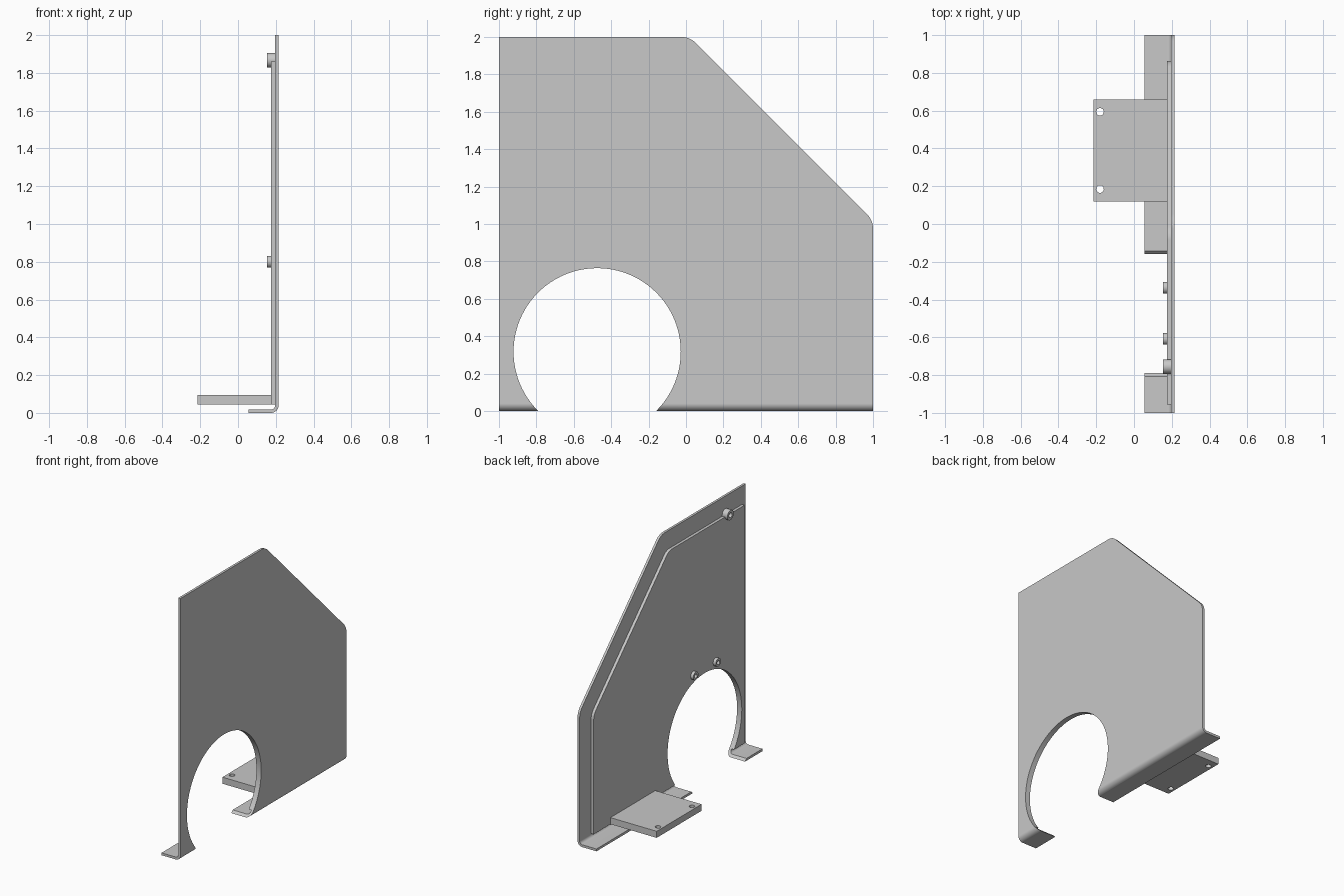
import bpy, bmesh, math
from mathutils import Vector

cube = bpy.data.objects.get("Cube")
if cube:
    bpy.data.objects.remove(cube, do_unlink=True)

GREY = (0.58, 0.58, 0.58, 1)
grey = bpy.data.materials.new("light grey metal")
grey.use_nodes = True
grey.diffuse_color = GREY
grey.node_tree.nodes["Principled BSDF"].inputs["Base Color"].default_value = GREY


def rounded(corners, steps=8):
    """Turn (a, b, radius) corners into an outline with filleted corners."""
    pts = []
    for i, (a, b, r) in enumerate(corners):
        p = Vector((a, b))
        if r == 0:
            pts.append(p)
            continue
        u = (Vector(corners[i - 1][:2]) - p).normalized()
        v = (Vector(corners[(i + 1) % len(corners)][:2]) - p).normalized()
        half = math.acos(u.dot(v)) / 2
        centre = p + (u + v).normalized() * (r / math.sin(half))
        spoke = p + u * (r / math.tan(half)) - centre
        sweep = math.copysign(math.pi - 2 * half, v.x * u.y - v.y * u.x)
        first = math.atan2(spoke.y, spoke.x)
        for k in range(steps + 1):
            t = first + sweep * k / steps
            pts.append(centre + Vector((math.cos(t), math.sin(t))) * r)
    return pts


def circle(a, b, r, n=32):
    return [Vector((a + r * math.cos(t), b + r * math.sin(t)))
            for t in (2 * math.pi * k / n for k in range(n))]


def prism(name, outline, axis, low, high):
    """Extrude a flat outline along the x, y or z axis."""
    place = {"x": lambda p: (low, p.x, p.y),
             "y": lambda p: (p.x, low, p.y),
             "z": lambda p: (p.x, p.y, low)}[axis]
    bm = bmesh.new()
    face = bm.faces.new([bm.verts.new(place(p)) for p in outline])
    new = bmesh.ops.extrude_face_region(bm, geom=[face])["geom"]
    shift = Vector([(high - low) * (axis == c) for c in "xyz"])
    bmesh.ops.translate(bm, vec=shift, verts=[g for g in new if isinstance(g, bmesh.types.BMVert)])
    bmesh.ops.recalc_face_normals(bm, faces=bm.faces)
    mesh = bpy.data.meshes.new(name)
    bm.to_mesh(mesh)
    bm.free()
    mesh.materials.append(grey)
    obj = bpy.data.objects.new(name, mesh)
    bpy.context.collection.objects.link(obj)
    return obj


def carve(obj, cutter, operation="DIFFERENCE"):
    mod = obj.modifiers.new("carve", "BOOLEAN")
    mod.operation, mod.solver, mod.object = operation, "EXACT", cutter
    bpy.context.view_layer.update()
    obj.data = bpy.data.meshes.new_from_object(
        obj.evaluated_get(bpy.context.evaluated_depsgraph_get()))
    obj.modifiers.clear()
    bpy.data.objects.remove(cutter, do_unlink=True)


def finish(obj):
    bpy.ops.object.select_all(action="DESELECT")
    obj.select_set(True)
    bpy.context.view_layer.objects.active = obj
    bpy.ops.object.shade_smooth_by_angle()
    mod = obj.modifiers.new("even shading", "WEIGHTED_NORMAL")
    mod.keep_sharp = True


def arch_cutter():
    return prism("arch_cutter", circle(-0.475, 0.317, 0.447, 96), "x", -0.5, 0.5)


# Outer sheet: folded section trimmed to the sloped outline, with a round opening
LEFT, INNER, STEP = 0.215, 0.197, 0.175
section = rounded([(0.055, 0, 0), (LEFT, 0, 0.04), (LEFT, 2.1, 0),
                   (INNER, 2.1, 0), (INNER, 0.018, 0.022), (0.055, 0.018, 0)])
sheet = prism("folded_side_sheet", section, "y", -1, 1.2)
outline = rounded([(-1.1, -0.1, 0), (1, -0.1, 0), (1, 1.02, 0.11),
                   (0.02, 2, 0.11), (-1.1, 2, 0)])
carve(sheet, prism("outline_cutter", outline, "x", -0.5, 0.5), "INTERSECT")
carve(sheet, arch_cutter())

# Inner backing panel, set in from the sheet edge
inset = rounded([(-0.955, 0.045, 0), (0.862, 0.045, 0), (0.862, 0.955, 0.1),
                 (-0.043, 1.86, 0.1), (-0.955, 1.86, 0)])
panel = prism("backing_panel", inset, "x", STEP, INNER)
carve(panel, arch_cutter())

# Mounting shelf with two screw holes
shelf = prism("mounting_shelf", rounded([(-0.215, 0.12, 0), (STEP, 0.12, 0),
                                         (STEP, 0.66, 0), (-0.215, 0.66, 0)]), "z", 0.045, 0.095)
for y in (0.185, 0.594):
    carve(shelf, prism("hole_cutter", circle(-0.18, y, 0.02), "z", 0, 0.2))

# Threaded bosses on the inside
parts = [sheet, panel, shelf]
for name, y, z, r, base in (("upper_boss", -0.755, 1.867, 0.038, INNER),
                            ("front_lower_boss", -0.608, 0.8, 0.031, STEP),
                            ("rear_lower_boss", -0.337, 0.8, 0.031, STEP)):
    boss = prism(name, circle(y, z, r), "x", 0.153, base)
    carve(boss, prism("bore_cutter", circle(y, z, r * 0.5), "x", 0.1, base + 0.1))
    parts.append(boss)

for part in parts:
    finish(part)
